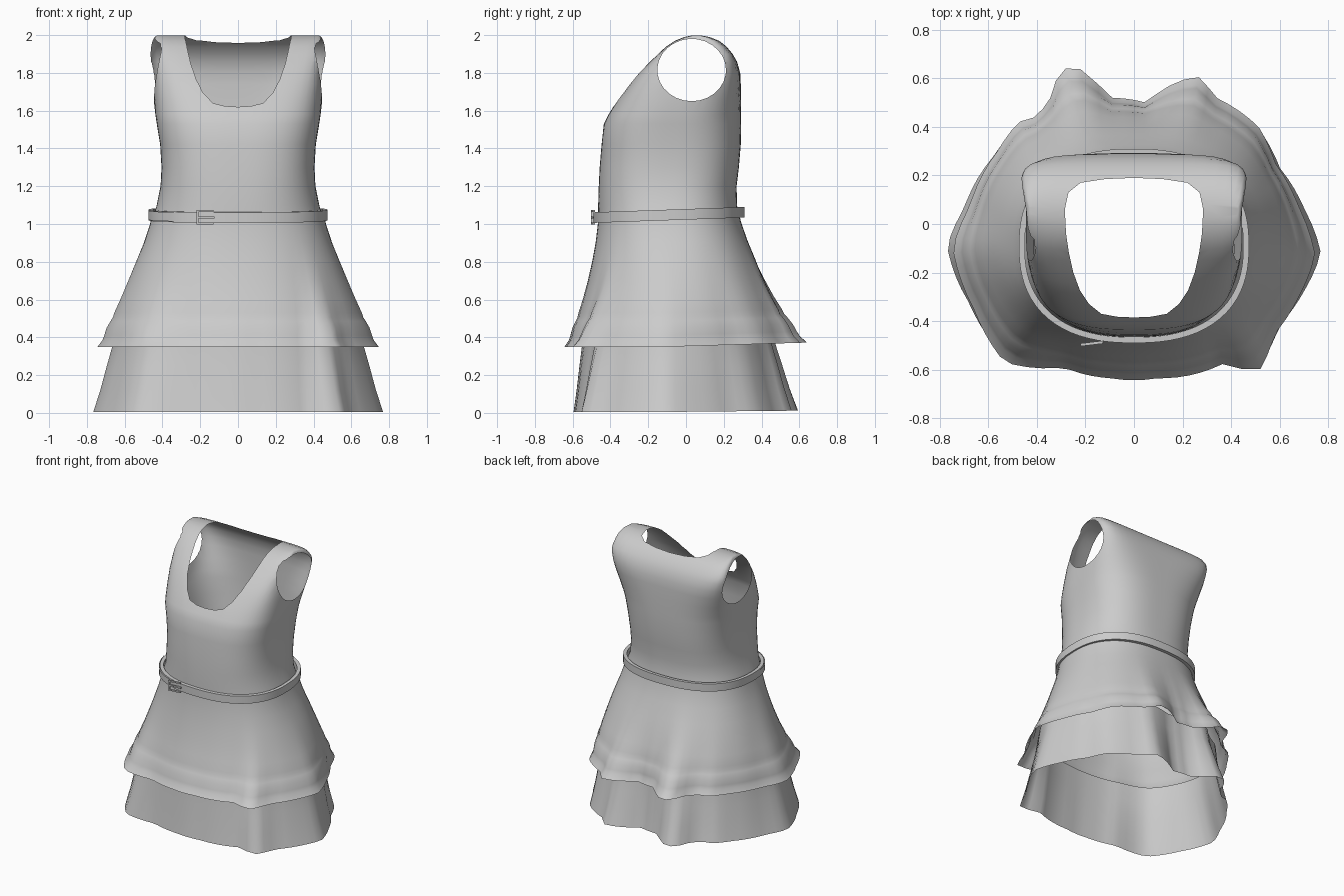
import bpy, bmesh, math
from mathutils import Vector

if "Cube" in bpy.data.objects:
    bpy.data.objects.remove(bpy.data.objects["Cube"])

N = 80
ANGLES = [2 * math.pi * i / N for i in range(N)]

cloth = bpy.data.materials.new("grey_cloth")
cloth.diffuse_color = (0.6, 0.6, 0.6, 1)
cloth.use_nodes = True
cloth.node_tree.nodes["Principled BSDF"].inputs["Base Color"].default_value = cloth.diffuse_color


def make_object(name, bm, angle=50, mat=cloth):
    me = bpy.data.meshes.new(name)
    bm.to_mesh(me)
    bm.free()
    ob = bpy.data.objects.new(name, me)
    bpy.context.collection.objects.link(ob)
    me.materials.append(mat)
    smooth(ob, angle)
    return ob


def smooth(ob, angle):
    bpy.ops.object.select_all(action='DESELECT')
    ob.select_set(True)
    bpy.context.view_layer.objects.active = ob
    bpy.ops.object.shade_smooth_by_angle(angle=math.radians(angle))


def oval(a, hx, y0, y1, n):
    """Point on a rounded-rectangle outline at angle a."""
    c, s = math.cos(a), math.sin(a)
    k = (abs(c) ** n + abs(s) ** n) ** (-1 / n)
    return Vector((c * k * hx, (y0 + y1) / 2 + s * k * (y1 - y0) / 2, 0))


def loft(bm, rings, caps=False, wrap=False):
    """Skin a list of point rings."""
    vs = [[bm.verts.new(p) for p in r] for r in rings]
    pairs = list(zip(vs, vs[1:])) + ([(vs[-1], vs[0])] if wrap else [])
    for lo, hi in pairs:
        for i in range(len(lo)):
            j = (i + 1) % len(lo)
            bm.faces.new((lo[i], lo[j], hi[j], hi[i]))
    if caps:
        bm.faces.new(vs[0][::-1])
        bm.faces.new(vs[-1])


def at(p, z):
    return Vector((p.x, p.y, z))


# --- bodice: solid torso form (z, half width, front y, back y, squareness)
TORSO = [(1.02, .455, -.465, .285, 2.4), (1.1, .43, -.465, .27, 2.4),
         (1.2, .41, -.462, .268, 2.6), (1.3, .405, -.457, .28, 2.7),
         (1.42, .412, -.447, .29, 2.8), (1.53, .43, -.435, .292, 2.9),
         (1.58, .438, -.41, .292, 3), (1.66, .446, -.36, .292, 3.4),
         (1.74, .45, -.30, .29, 4.2), (1.8, .45, -.25, .287, 5),
         (1.86, .45, -.19, .27, 6.5), (1.9, .45, -.148, .247, 8),
         (1.94, .447, -.105, .214, 8), (1.97, .442, -.06, .175, 8),
         (1.99, .435, -.01, .125, 8), (1.998, .425, .03, .08, 8)]


def torso_point(a, z, hx, y0, y1, n):
    p = oval(a, hx, y0, y1, n)
    ramp = min(1, max(0, (z - 1.55) / .3))
    p.x *= 1 + .2 * ramp * p.y      # shoulders widen towards the back
    return at(p, z)


bm = bmesh.new()
loft(bm, [[torso_point(a, *row) for a in ANGLES] for row in TORSO], caps=True)
bodice = make_object("bodice", bm)

# neck and arm openings, cut out of the solid form
NECK = [(0, .19), (.12, .185), (.22, .17), (.27, .13), (.285, .06), (.28, -.04), (.268, -.12),
        (.25, -.2), (.222, -.275), (.185, -.33), (.135, -.37), (.07, -.382), (0, -.385)]
outline = NECK + [(-x, y) for x, y in NECK[-2:0:-1]]
outline.reverse()
bm = bmesh.new()
loft(bm, [[Vector((x, y, z)) for x, y in outline] for z in (1.4, 2.2)], caps=True)
for x0, x1 in ((.4, .7), (-.7, -.4)):
    loft(bm, [[Vector((x, .03 + .182 * math.cos(t), 1.815 + .165 * math.sin(t)))
               for t in ANGLES[::3]] for x in (x0, x1)], caps=True)
bmesh.ops.recalc_face_normals(bm, faces=bm.faces)
cut_mat = bpy.data.materials.new("cut")
cutter = make_object("opening_cutter", bm, mat=cut_mat)
cutter.hide_render = True
mod = bodice.modifiers.new("openings", 'BOOLEAN')
mod.operation = 'DIFFERENCE'
mod.solver = 'EXACT'
mod.object = cutter
mod.material_mode = 'TRANSFER'
bpy.context.view_layer.objects.active = bodice
bpy.ops.object.modifier_apply(modifier=mod.name)
# keep only the cloth skin: drop cut walls and the waist cap
bm = bmesh.new()
bm.from_mesh(bodice.data)
bm.normal_update()
drop = [f for f in bm.faces if f.material_index > 0 or
        (f.normal.z < -.9 and f.calc_center_median().z < 1.03)]
bmesh.ops.delete(bm, geom=drop, context='FACES')
bm.to_mesh(bodice.data)
bm.free()
bodice.data.materials.clear()
bodice.data.materials.append(cloth)
bpy.data.objects.remove(cutter)
bpy.data.materials.remove(cut_mat)
smooth(bodice, 50)

# --- skirt tiers share one wavy hem outline
HEM = [(.77, -.13), (.7, .07), (.6, .25), (.53, .4), (.35, .52), (.27, .61), (.17, .58),
       (.05, .5), (-.1, .52), (-.23, .64), (-.31, .64), (-.36, .5), (-.42, .44),
       (-.49, .42), (-.58, .3), (-.7, .07), (-.77, -.1), (-.68, -.35), (-.55, -.57),
       (-.45, -.59), (-.3, -.59), (-.1, -.635), (.1, -.635), (.38, -.575), (.53, -.61),
       (.6, -.45), (.7, -.3)]
POLAR = sorted((math.atan2(y + .06, x) % (2 * math.pi), math.hypot(x, y + .06))
               for x, y in HEM)
POLAR = ([(POLAR[-1][0] - 2 * math.pi, POLAR[-1][1])] + POLAR +
         [(POLAR[0][0] + 2 * math.pi, POLAR[0][1])])


def hem(a):
    for (a0, r0), (a1, r1) in zip(POLAR, POLAR[1:]):
        if a0 <= a <= a1:
            r = r0 + (r1 - r0) * (a - a0) / (a1 - a0)
            return Vector((r * math.cos(a), -.06 + r * math.sin(a), 0))


def tier(name, rings, sx, sy, lift, tuck):
    """rings: (z, spread from waist to hem, amount of waviness)."""
    bm = bmesh.new()
    pts = []
    for z, f, wave in rings:
        ring = []
        for a in ANGLES:
            even = oval(a, .755, -.63, .58, 2.1)
            p = even.lerp(hem(a), wave)
            p = Vector((p.x * sx, p.y * sy, 0))
            front = max(0, -math.sin(a)) ** 2
            g = f - tuck * front * 4 * f * (1 - f)   # front hangs straighter
            p = oval(a, .46, -.465, .285, 2.4).lerp(p, g)
            ring.append(at(p, z + lift * max(0, p.y + .1)))
        pts.append(ring)
    loft(bm, pts[::-1])
    return make_object(name, bm, 60)


tier("overskirt", [(1.03, 0, 0), (1, .02, 0), (.9, .14, .1), (.8, .29, .2), (.7, .44, .35),
                   (.6, .59, .5), (.53, .7, .65), (.505, .725, .7), (.485, .77, .75),
                   (.45, .84, .8), (.41, .88, .9), (.385, .91, .95), (.35, 1, 1)],
     .97, 1, .03, .12)
tier("underskirt", [(.47, .62, .6), (.35, .68, .75), (.25, .77, .85),
                    (.12, .88, .95), (.005, 1, 1)], 1, .925, .01, 0)


# --- belt: thin band, a little higher at the back
def belt_ring(grow, dz):
    return [at(p, 1.035 + dz + .035 * (p.y + .46))
            for p in (oval(a, .462 + grow, -.478 - grow, .298 + grow, 2.4) for a in ANGLES)]


bm = bmesh.new()
loft(bm, [belt_ring(-.012, -.028), belt_ring(.012, -.028),
          belt_ring(.012, .028), belt_ring(-.012, .028)], wrap=True)
bmesh.ops.recalc_face_normals(bm, faces=bm.faces)
make_object("belt", bm, 30)

# loose belt end running from the buckle round to the side
bm = bmesh.new()
strip = []
for i in range(13):
    a = math.radians(194 + i * 4)
    p = oval(a, .48, -.496, .316, 2.4)
    strip.append([bm.verts.new(at(p, 1.036 + .035 * (p.y + .46) + dz)) for dz in (-.024, .024)])
for (a, b), (c, d) in zip(strip, strip[1:]):
    bm.faces.new((a, c, d, b))
make_object("belt_end", bm)

# buckle: three bars of a frame plus a prong
bm = bmesh.new()
for x, z, w, h in ((-.215, 1.035, .012, .076), (-.175, 1.068, .09, .01),
                   (-.175, 1.002, .09, .01), (-.17, 1.035, .09, .01)):
    cube = bmesh.ops.create_cube(bm, size=1)["verts"]
    for v in cube:
        px = x + v.co.x * w
        v.co = Vector((px, -.487 + .12 * (px + .13) + v.co.y * .012, z + v.co.z * h))
make_object("buckle", bm, 30)
